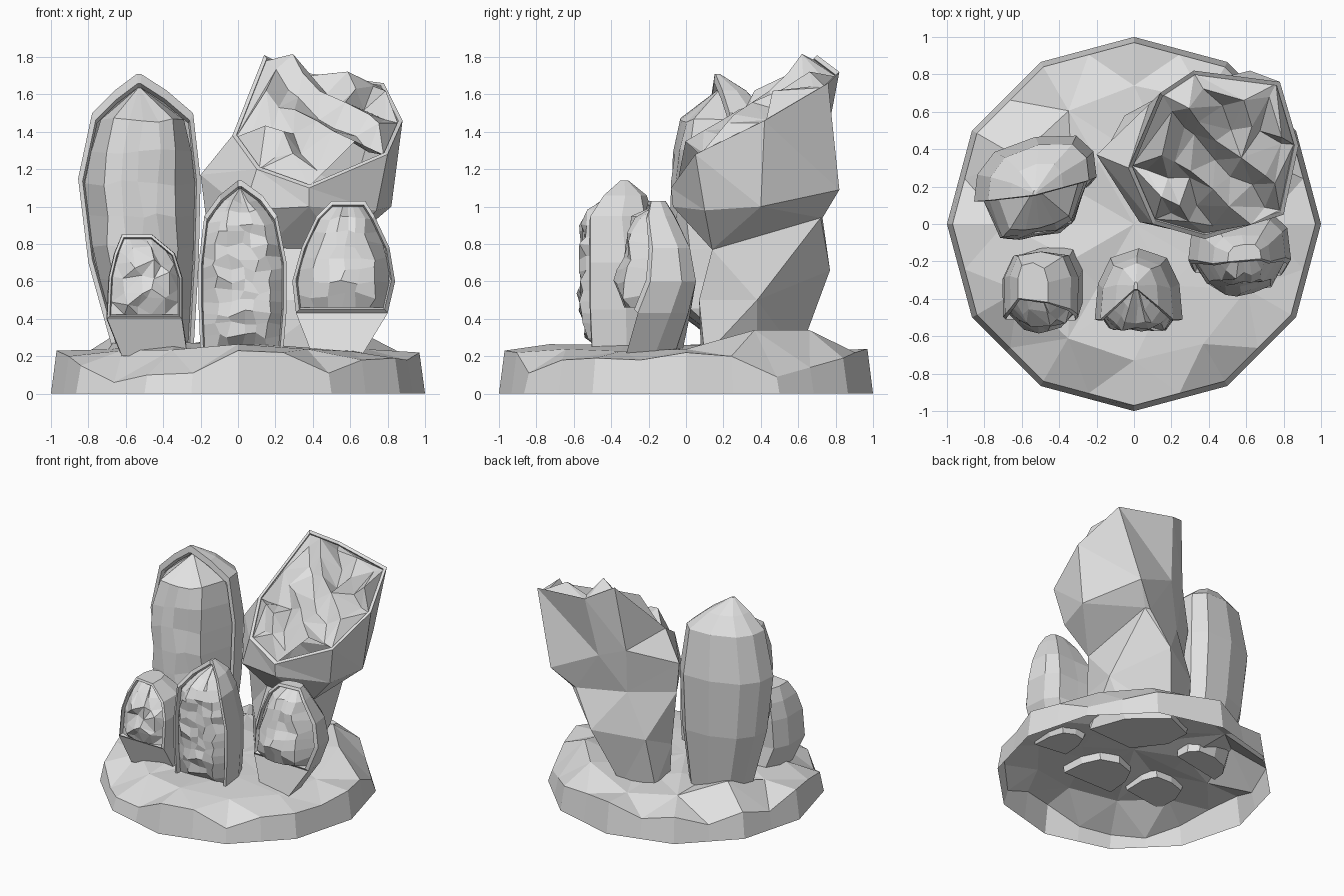
import bpy, bmesh, math, random
from mathutils import Vector
from mathutils.geometry import delaunay_2d_cdt

random.seed(4)
cube = bpy.data.objects.get("Cube")
if cube:
    bpy.data.objects.remove(cube)

stone = bpy.data.materials.new("pale_grey_stone")
stone.use_nodes = True
stone.diffuse_color = (0.75, 0.75, 0.75, 1)
stone.node_tree.nodes["Principled BSDF"].inputs["Base Color"].default_value = stone.diffuse_color


def finish(name, bm):
    bmesh.ops.remove_doubles(bm, verts=bm.verts[:], dist=0.001)
    bmesh.ops.recalc_face_normals(bm, faces=bm.faces[:])
    mesh = bpy.data.meshes.new(name)
    bm.to_mesh(mesh)
    bm.free()
    mesh.materials.append(stone)
    bpy.context.collection.objects.link(bpy.data.objects.new(name, mesh))


def ring(bm, points):
    return [bm.verts.new(p) for p in points]


def skin(bm, rings, closed=False, tris=False):
    faces = []
    for a, b in zip(rings, rings[1:]):
        n = len(a)
        for i in range(n if closed else n - 1):
            j = (i + 1) % n
            faces.append(bm.faces.new((a[i], a[j], b[j], b[i])))
    if tris:
        bmesh.ops.triangulate(bm, faces=faces)


def sample(rows, z):
    # outline row at any height
    for a, b in zip(rows, rows[1:]):
        if z <= b[0] + 1e-6:
            t = (z - a[0]) / (b[0] - a[0])
            return [p + (q - p) * t for p, q in zip(a, b)]
    return rows[-1]


def geode(name, rows, back, bulge, shear=0, curve=0, swell=0.05, lean=0, foot=0,
          cols=6, steps=9, rough=0.02):
    """Split stone: rows are (height, left, right, depth) of the cut face."""
    bm = bmesh.new()
    widest = max(r - l for _, l, r, _ in rows)
    mid = sum(l + r for _, l, r, _ in rows) / (2 * len(rows))
    cut = rows[foot:]
    zc = (cut[0][0] + cut[-1][0]) / 2

    def place(x, y, z):
        side = x - mid
        return (x, y + shear * side + curve * (2 * side / widest) ** 2, z)

    # rounded, slightly boxy back shell
    shell = []
    for z, l, r, y in rows:
        half = (r - l) / 2
        depth = back * (2 * half / widest) ** 0.7 + lean * (zc - z)
        line = []
        for j in range(7):
            a = math.pi * j / 6
            c, s = math.cos(a), math.sin(a)
            across = math.copysign(abs(c) ** 0.7, c) * (1 + swell * s)
            line.append(place(l + half + half * across, y + depth * s, z))
        shell.append(ring(bm, line))
    skin(bm, shell)
    bm.faces.new(shell[0])
    bm.faces.new(shell[-1])
    if foot:
        low, high = shell[0], shell[1]
        bm.faces.new((low[0], low[-1], high[-1], high[0]))

    # rim and groove
    def shrunk(s, dy):
        return [(zc + (z - zc) * s, mid + (l - mid) * s, mid + (r - mid) * s, y + dy)
                for z, l, r, y in cut]

    loops = []
    for s, dy in ((1, 0), (0.93, -0.005), (0.9, 0.03)):
        inner = shrunk(s, dy)
        outline = [place(l, y, z) for z, l, r, y in inner]
        outline += [place(r, y, z) for z, l, r, y in reversed(inner)]
        loops.append(ring(bm, outline))
    skin(bm, loops, closed=True)

    # faceted crystal filling
    inner = shrunk(0.9, 0.03)
    z0, z1 = inner[0][0], inner[-1][0]
    grid = []
    for i in range(steps + 1):
        v = i / steps
        z, l, r, y = sample(inner, z0 + (z1 - z0) * v)
        line = []
        for j in range(cols + 1):
            u = abs(2 * j / cols - 1)
            dome = math.sqrt(1 - u ** 4) * math.sqrt(1 - abs(2 * v - 1) ** 5)
            loose = rough if 0 < i < steps and 0 < j < cols else 0
            dx, dy, dz = [random.uniform(-loose, loose) for _ in range(3)]
            line.append(place(l + (r - l) * j / cols + dx, y - bulge * dome + dy, z + dz))
        grid.append(ring(bm, line))
    skin(bm, grid, tris=rough > 0.025)
    finish(name, bm)


geode("tall_geode",
      [(0.2, -0.66, -0.24, 0.15), (0.7, -0.8, -0.21, 0.18), (1.15, -0.855, -0.2, 0.19),
       (1.5, -0.78, -0.24, 0.18), (1.62, -0.66, -0.38, 0.17), (1.71, -0.54, -0.52, 0.16)],
      0.28, 0.27, shear=0.2, swell=0.1, steps=8, rough=0.015)
geode("small_geode",
      [(0.2, -0.62, -0.27, -0.48), (0.4, -0.7, -0.3, -0.56), (0.62, -0.69, -0.3, -0.54),
       (0.75, -0.66, -0.34, -0.49), (0.85, -0.62, -0.46, -0.42)],
      0.4, 0.05, curve=0.06, swell=0.25, foot=1, cols=5, steps=6, rough=0.03)
geode("middle_geode",
      [(0.2, -0.2, 0.24, -0.5), (0.45, -0.21, 0.26, -0.51), (0.7, -0.21, 0.26, -0.51),
       (0.95, -0.18, 0.21, -0.51), (1.06, -0.1, 0.13, -0.44), (1.14, 0, 0.02, -0.35)],
      0.38, 0.08, steps=14)
geode("right_geode",
      [(0.2, 0.4, 0.66, -0.34), (0.43, 0.31, 0.8, -0.36), (0.6, 0.29, 0.84, -0.33),
       (0.78, 0.34, 0.81, -0.29), (0.95, 0.42, 0.73, -0.25), (1.03, 0.5, 0.68, -0.21)],
      0.35, 0.07, curve=0.14, lean=0.2, foot=1, steps=8)

# large broken column: pinched waist, flared top, few big facets
bm = bmesh.new()
rim = [Vector(p) for p in ((0.14, 0.7, 1.81), (0.32, 0.82, 1.72), (0.78, 0.76, 1.66), (0.88, 0.42, 1.46),
                           (0.8, 0.05, 1.28), (0.38, -0.08, 1.1), (0.1, 0, 1.2), (-0.03, 0.3, 1.38))]
flare = [(0.08, 0.64, 1.3), (0.26, 0.73, 1.25), (0.62, 0.82, 1.09), (0.82, 0.4, 1),
         (0.74, 0.1, 0.98), (0.38, -0.07, 1), (0.03, 0.01, 0.98), (-0.2, 0.37, 1.17)]
waist = [(0.1, 0.6, 0.95), (0.46, 0.73, 0.94), (0.5, 0.72, 0.94), (0.55, 0.14, 0.77),
         (0.15, 0.15, 0.78), (-0.17, 0.36, 0.93)]
hips = [(-0.05, 0.58, 0.6), (0.3, 0.77, 0.66), (0.55, 0.38, 0.5), (0.5, 0.07, 0.5),
        (0.1, 0.08, 0.5), (-0.12, 0.35, 0.5)]
root = [(-0.08, 0.5, 0.2), (0.15, 0.6, 0.2), (0.4, 0.38, 0.2), (0.5, 0.1, 0.2),
        (0.1, 0.08, 0.2), (-0.07, 0.3, 0.2)]
# the six lower edges fan out to eight at the flare
spread = (0, 1, 1, 2, 3, 3, 4, 5)
lower = [ring(bm, points) for points in (root, hips, waist)]
skin(bm, lower, closed=True, tris=True)
bm.faces.new(lower[0])
upper = [ring(bm, [waist[k] for k in spread]), ring(bm, flare), ring(bm, rim)]
skin(bm, upper, closed=True, tris=True)

# column rim, then jagged crystals on its sloping top
centre = sum(rim, Vector()) / 8
normal = Vector((0.2, -0.53, 0.82))
edge = [centre + (p - centre) * 0.95 for p in rim]
sunk = [p - normal * 0.015 for p in edge]
skin(bm, [upper[-1], ring(bm, edge), ring(bm, sunk)], closed=True)
core = centre - normal * 0.015
crystals = list(sunk)
for count, s in ((16, 0.84), (12, 0.6), (8, 0.33), (1, 0)):
    for i in range(count):
        t = 8 * (i + random.uniform(-0.25, 0.25)) / count % 8
        a, b = sunk[int(t)], sunk[(int(t) + 1) % 8]
        spot = core + (a.lerp(b, t % 1) - core) * (s + random.uniform(-0.06, 0.06))
        height = random.uniform(0.09, 0.15) if i % 2 else random.uniform(0, 0.05)
        crystals.append(spot + normal * height)
verts = ring(bm, crystals)
for face in delaunay_2d_cdt([p.xy for p in crystals], [], [], 0, 0)[2]:
    bm.faces.new([verts[k] for k in face])
finish("broken_column", bm)

# rocky base: open-bottomed disc with an uneven rim
bm = bmesh.new()
heights = (0.22, 0.2, 0.09, 0.14, 0.19, 0.22, 0.24, 0.15, 0.2, 0.12, 0.2, 0.13,
           0.23, 0.2, 0.15, 0.06, 0.1, 0.11, 0.23, 0.22, 0.11, 0.18, 0.19, 0.18)
foot, top, inner, middle = [], [], [], []
for i, height in enumerate(heights):
    a = math.radians(15 * i)
    flat = math.cos(math.radians(15)) if i % 2 else 1
    way = Vector((math.cos(a), math.sin(a), 0))
    foot.append(way * flat)
    top.append(way * flat * 0.97 + Vector((0, 0, height)))
    # boulders rise beside the tall stones
    lift = 0.34 if i in (2, 4, 10) else random.uniform(0.2, 0.27)
    inner.append(way * random.uniform(0.68, 0.78) + Vector((0, 0, lift)))
    middle.append(way * 0.38 + Vector((0, 0, random.uniform(0.23, 0.28))))
skin(bm, [ring(bm, foot), ring(bm, top)], closed=True)
disc = [ring(bm, top), ring(bm, inner[::2]), ring(bm, middle[::2])]
skin(bm, disc[1:], closed=True, tris=True)
hub = bm.verts.new((0, 0, 0.26))
for i in range(12):
    j = (i + 1) % 12
    a, m, b = disc[0][2 * i], disc[0][2 * i + 1], disc[0][(2 * i + 2) % 24]
    bm.faces.new((a, m, disc[1][i]))
    bm.faces.new((m, disc[1][j], disc[1][i]))
    bm.faces.new((m, b, disc[1][j]))
    bm.faces.new((disc[2][i], disc[2][j], hub))
finish("rocky_base", bm)
